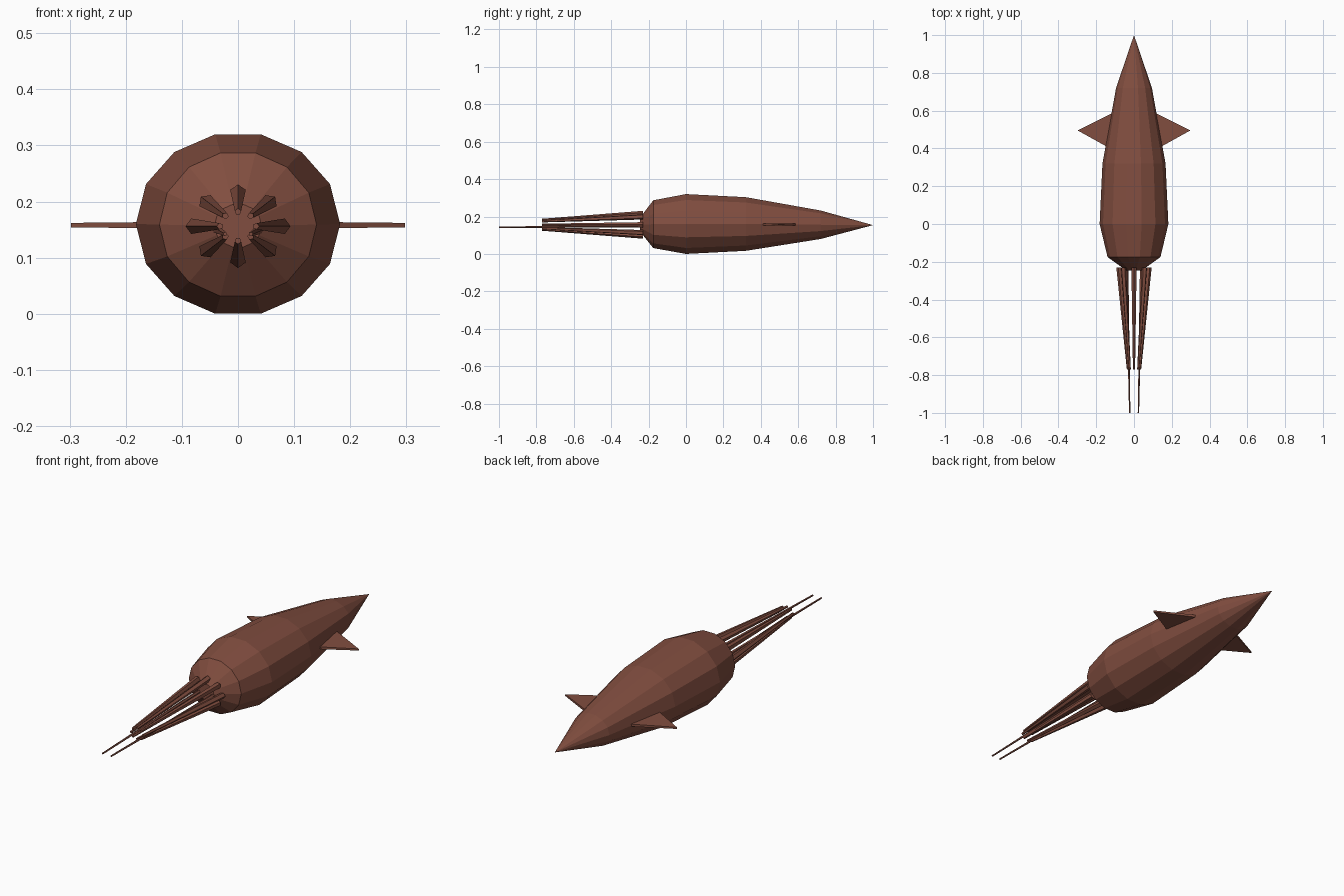
import bpy, bmesh, math
from mathutils import Vector

if "Cube" in bpy.data.objects:
    bpy.data.objects.remove(bpy.data.objects["Cube"])

skin = bpy.data.materials.new("reddish_brown")
skin.diffuse_color = (0.22, 0.075, 0.05, 1)
skin.use_nodes = True
skin.node_tree.nodes["Principled BSDF"].inputs["Base Color"].default_value = skin.diffuse_color
MID = 0.158


def make_object(name, bm):
    bmesh.ops.recalc_face_normals(bm, faces=bm.faces)
    mesh = bpy.data.meshes.new(name)
    bm.to_mesh(mesh)
    bm.free()
    mesh.materials.append(skin)
    obj = bpy.data.objects.new(name, mesh)
    bpy.context.collection.objects.link(obj)
    return obj


def bridge(bm, a, b):
    n = len(a)
    for i in range(n):
        bm.faces.new((a[i], a[(i + 1) % n], b[(i + 1) % n], b[i]))


def tapered_arm(name, start, end, r1, r2, sides=5, turn=0.0):
    # Thin cone whose end rings face along y
    bm = bmesh.new()
    rings = []
    for p, r in ((start, r1), (end, r2)):
        rings.append([bm.verts.new((p[0] + r * math.cos(turn + math.tau * i / sides), p[1],
                                    p[2] + r * math.sin(turn + math.tau * i / sides)))
                      for i in range(sides)])
    bridge(bm, *rings)
    for ring in rings:
        bm.faces.new(ring)
    return make_object(name, bm)


# Mantle: 14-sided elliptical rings (y, x radius, z radius, centre z), closed to a point
SECTIONS = [(-0.245, 0.042, 0.039, 0.157), (-0.175, 0.140, 0.131, 0.159),
            (0.0, 0.182, 0.164, 0.160), (0.32, 0.167, 0.147, 0.160),
            (0.72, 0.095, 0.078, 0.156)]
bm = bmesh.new()
rings = []
for y, rx, rz, cz in SECTIONS:
    rings.append([bm.verts.new((rx * math.cos(math.tau * i / 14), y,
                                cz + rz * math.sin(math.tau * i / 14))) for i in range(14)])
for a, b in zip(rings, rings[1:]):
    bridge(bm, a, b)
bm.faces.new(rings[0])
tip = bm.verts.new((0, 1.0, 0.154))
for i in range(14):
    bm.faces.new((rings[-1][i], rings[-1][(i + 1) % 14], tip))
make_object("mantle", bm)

# Eight short arms converging towards the rear
for k in range(8):
    a = math.tau * k / 8
    c, s = math.cos(a), math.sin(a)
    tapered_arm(f"arm_{k + 1}", (0.079 * c, -0.23, 0.156 + 0.060 * s),
                (0.032 * c, -0.77, 0.156 + 0.026 * s), 0.0145, 0.006, turn=a)

for side, label in ((-1, "left"), (1, "right")):
    # Long feeding tentacle
    tapered_arm(f"{label}_tentacle", (side * 0.038, -0.22, 0.150),
                (side * 0.023, -1.0, 0.142), 0.008, 0.004)
    # Thin triangular fin
    bm = bmesh.new()
    layers = []
    for d in (-1, 1):
        layers.append([bm.verts.new((side * x, y, MID + d * h)) for x, y, h in
                       ((0.10, 0.595, 0.006), (0.10, 0.385, 0.006), (0.298, 0.495, 0.004))])
    bridge(bm, *layers)
    for layer in layers:
        bm.faces.new(layer)
    make_object(f"{label}_fin", bm)
